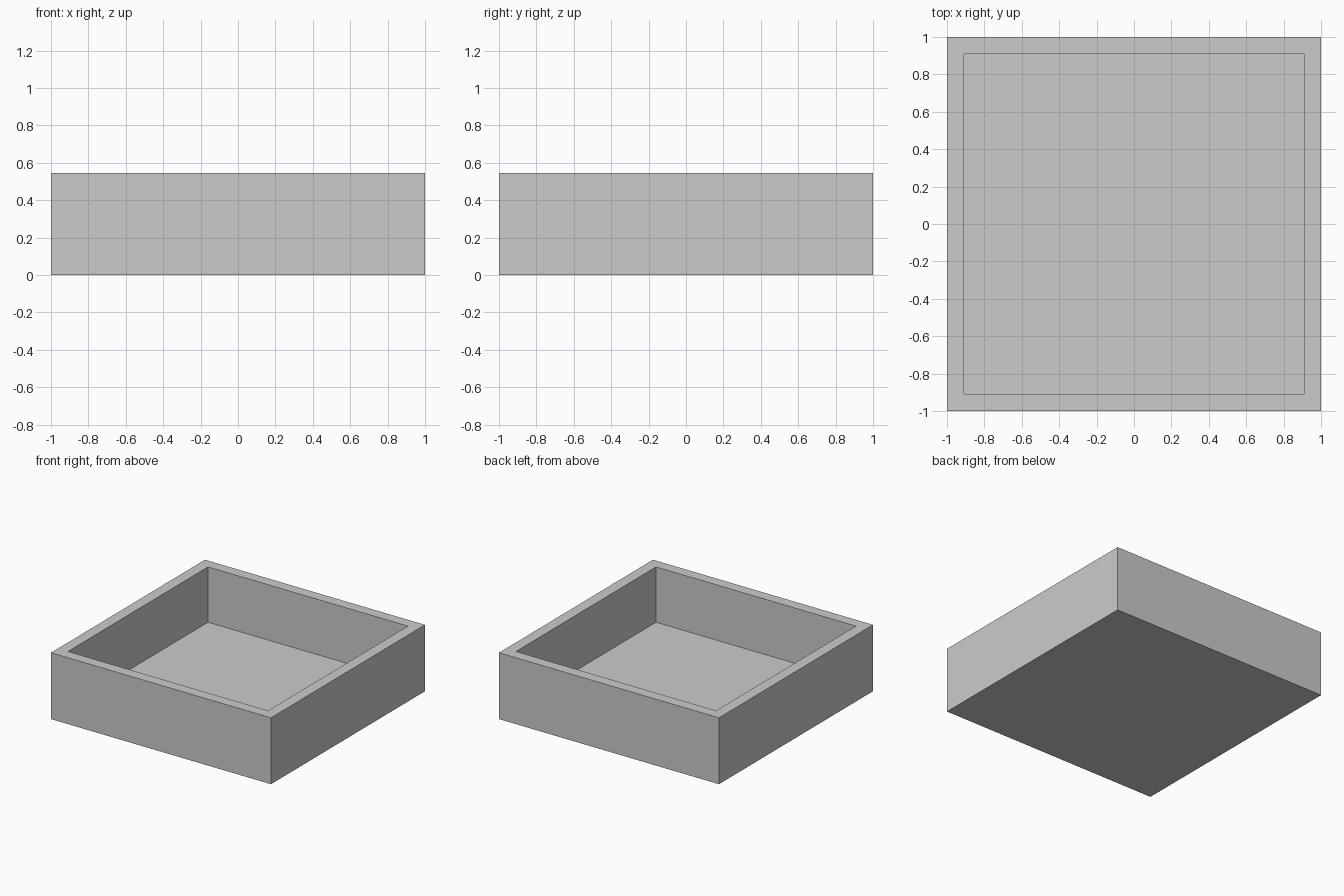
import bpy, bmesh
from mathutils import Vector

if "Cube" in bpy.data.objects:
    bpy.data.objects.remove(bpy.data.objects["Cube"])

HEIGHT = 6 / 11
WALL = 1 / 11   # wall and floor thickness

# Open square tray: block with its top face inset and sunk down to the floor
bm = bmesh.new()
bmesh.ops.create_cube(bm, size=1)
bmesh.ops.translate(bm, verts=bm.verts, vec=(0, 0, 0.5))
bmesh.ops.scale(bm, verts=bm.verts, vec=(2, 2, HEIGHT))
bm.normal_update()
top = max(bm.faces, key=lambda f: f.calc_center_median().z)

# Rim
bmesh.ops.inset_region(bm, faces=[top], thickness=WALL, use_even_offset=True)

# Cavity
sunk = bmesh.ops.extrude_discrete_faces(bm, faces=[top])["faces"][0]
bmesh.ops.translate(bm, verts=sunk.verts, vec=Vector((0, 0, WALL - HEIGHT)))
bmesh.ops.recalc_face_normals(bm, faces=bm.faces)

mesh = bpy.data.meshes.new("open_tray")
bm.to_mesh(mesh)
bm.free()
bpy.context.collection.objects.link(bpy.data.objects.new("open_tray", mesh))
